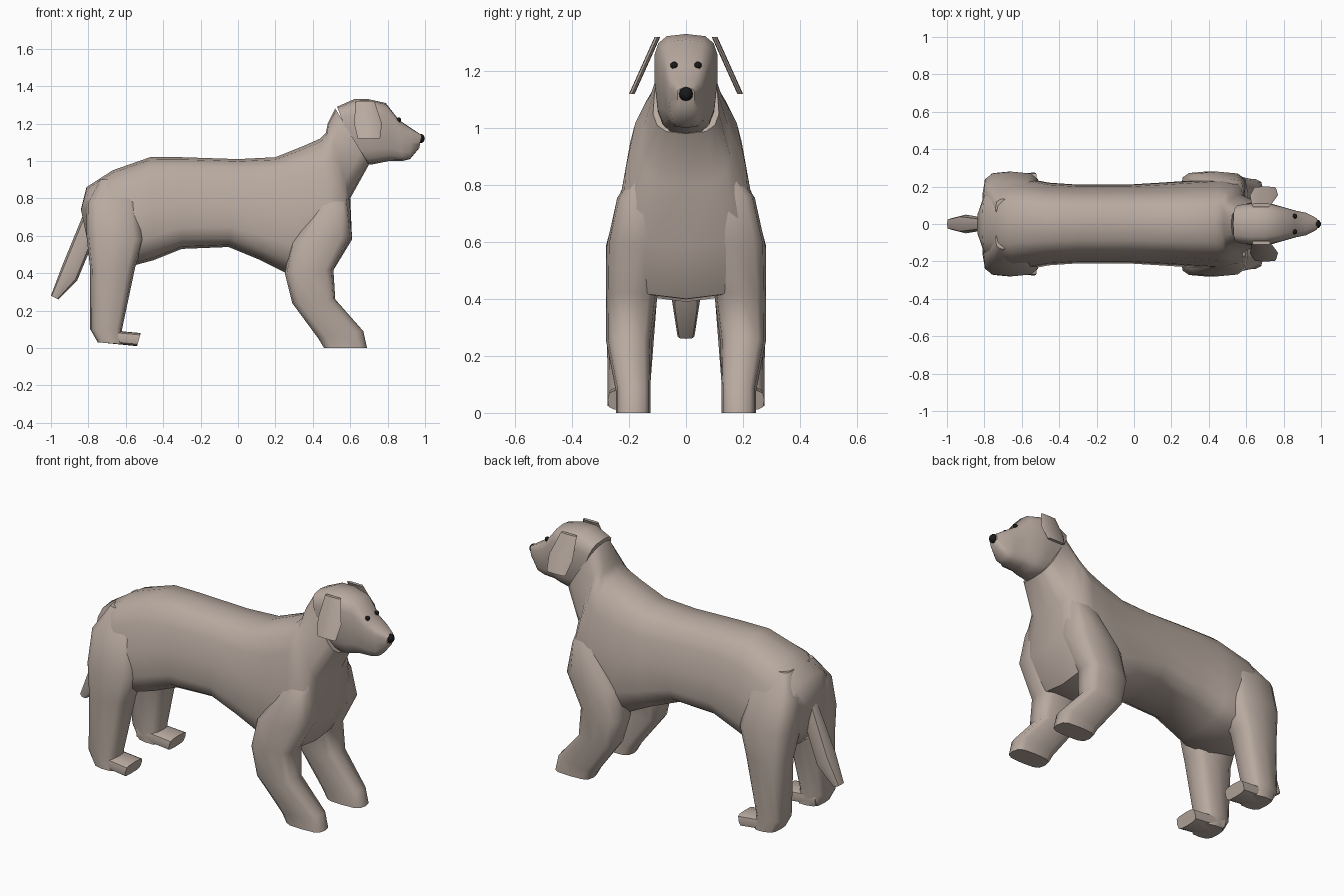
import bpy, bmesh, math
from mathutils import Vector

if "Cube" in bpy.data.objects:
    bpy.data.objects.remove(bpy.data.objects["Cube"])


def material(name, colour):
    mat = bpy.data.materials.new(name)
    mat.use_nodes = True
    mat.diffuse_color = (*colour, 1)
    shader = mat.node_tree.nodes["Principled BSDF"]
    shader.inputs["Base Color"].default_value = (*colour, 1)
    return mat


fur = material("warm grey fur", (.48, .4, .35))
black = material("black", (.01, .01, .01))


def smooth(obj, angle):
    bpy.ops.object.select_all(action="DESELECT")
    obj.select_set(True)
    bpy.context.view_layer.objects.active = obj
    bpy.ops.object.shade_smooth_by_angle(angle=math.radians(angle))


def rounded(value, power):
    """Push a sine or cosine outwards, towards a boxier outline."""
    return math.copysign(abs(value) ** power, value)


def centred(height, width):
    return 0


def stance(height, width):
    """Keep limbs clear of the middle, and curve their tops in over the body."""
    outer = .28 - 1.6 * max(0, height - .6) ** 2
    return min(.125 + width, outer - width)


def splayed(height, width):
    """Ears swing outwards as they hang down."""
    return .1 + (1.32 - height) * .45


def loft(name, sections, side=1, sides=12, power=.7, taper=0, offset=centred):
    """Skin sections, each given as start (x, z), end (x, z) and half width.
    Taper narrows the start of every section and widens its end."""
    bm = bmesh.new()
    loops = []
    for (start_x, start_z), (end_x, end_z), width in sections:
        start = Vector((start_x, 0, start_z))
        end = Vector((end_x, 0, end_z))
        middle = (start + end) / 2
        reach = (end - start) / 2
        middle.y = side * offset(middle.z, width)
        loop = []
        for i in range(sides):
            turn = math.tau * i / sides
            along = rounded(math.cos(turn), power)
            across = rounded(math.sin(turn), power)
            point = middle + reach * along
            point.y += across * width * (1 + taper * along)
            loop.append(bm.verts.new(point))
        loops.append(loop)
    for low, high in zip(loops, loops[1:]):
        for i in range(sides):
            bm.faces.new((low[i - 1], low[i], high[i], high[i - 1]))
    bm.faces.new(loops[0])
    bm.faces.new(loops[-1])
    bmesh.ops.recalc_face_normals(bm, faces=bm.faces)
    mesh = bpy.data.meshes.new(name)
    bm.to_mesh(mesh)
    bm.free()
    mesh.materials.append(fur)
    obj = bpy.data.objects.new(name, mesh)
    bpy.context.collection.objects.link(obj)
    smooth(obj, 50)


def ball(name, place, radius):
    bpy.ops.mesh.primitive_uv_sphere_add(
        segments=10, ring_count=6, radius=radius, location=place)
    obj = bpy.context.object
    obj.name = name
    obj.data.materials.append(black)
    smooth(obj, 60)


# Torso and neck, each section running from the back to the belly or throat
loft("body", [
    ((-.84, .74), (-.8, .55), .08),
    ((-.81, .86), (-.75, .46), .2),
    ((-.67, .95), (-.6, .43), .24),
    ((-.47, 1.02), (-.45, .47), .21),
    ((-.3, 1.02), (-.3, .53), .2),
    ((0, 1.01), (-.05, .54), .2),
    ((.2, 1.02), (.12, .47), .21),
    ((.35, 1.08), (.28, .39), .22),
    ((.44, 1.12), (.5, .4), .23),
    ((.47, 1.15), (.61, .58), .21),
    ((.48, 1.2), (.6, .8), .15),
    ((.52, 1.28), (.7, .98), .11),
], sides=16, power=.65, taper=.2)

# Head and muzzle, from crown to chin
loft("head", [
    ((.53, 1.29), (.64, 1), .1),
    ((.62, 1.33), (.71, .98), .11),
    ((.7, 1.33), (.76, .99), .11),
    ((.79, 1.31), (.81, 1), .09),
    ((.86, 1.22), (.88, 1), .07),
    ((.92, 1.18), (.92, 1.01), .06),
    ((.98, 1.14), (.97, 1.07), .03),
], sides=16, power=.6, taper=-.1)
ball("nose", (.975, 0, 1.12), .025)

# Drooping tail
loft("tail", [
    ((-.8, .78), (-.76, .6), .03),
    ((-.94, .44), (-.86, .36), .05),
    ((-1, .28), (-.96, .26), .03),
], sides=8)

for side, word in ((1, "left"), (-1, "right")):
    # Shoulder and front leg, from the rear edge to the front edge
    loft(word + "_front_leg", [
        ((.41, .95), (.5, .95), .04),
        ((.4, .86), (.58, .86), .07),
        ((.42, .75), (.59, .76), .1),
        ((.28, .56), (.61, .6), .12),
        ((.25, .4), (.51, .42), .09),
        ((.29, .24), (.52, .26), .08),
        ((.43, .05), (.67, .09), .06),
        ((.46, 0), (.69, 0), .06),
    ], side, power=.6, offset=stance)

    # Thigh and hind leg
    loft(word + "_hind_leg", [
        ((-.74, .9), (-.6, .9), .05),
        ((-.81, .78), (-.53, .78), .1),
        ((-.81, .6), (-.5, .58), .12),
        ((-.79, .42), (-.55, .43), .09),
        ((-.79, .1), (-.62, .1), .075),
        ((-.75, .03), (-.61, .02), .075),
    ], side, power=.6, offset=stance)

    # Hind paw, from instep to sole
    loft(word + "_hind_paw", [
        ((-.74, .1), (-.74, .03), .07),
        ((-.52, .08), (-.54, .01), .075),
    ], side, power=.5, offset=stance)

    # Hanging ear flap
    loft(word + "_ear", [
        ((.63, 1.32), (.73, 1.32), .01),
        ((.62, 1.2), (.77, 1.2), .01),
        ((.64, 1.12), (.76, 1.12), .01),
    ], side, sides=8, power=.5, offset=splayed)
    ball(word + "_eye", (.86, side * .042, 1.22), .013)
